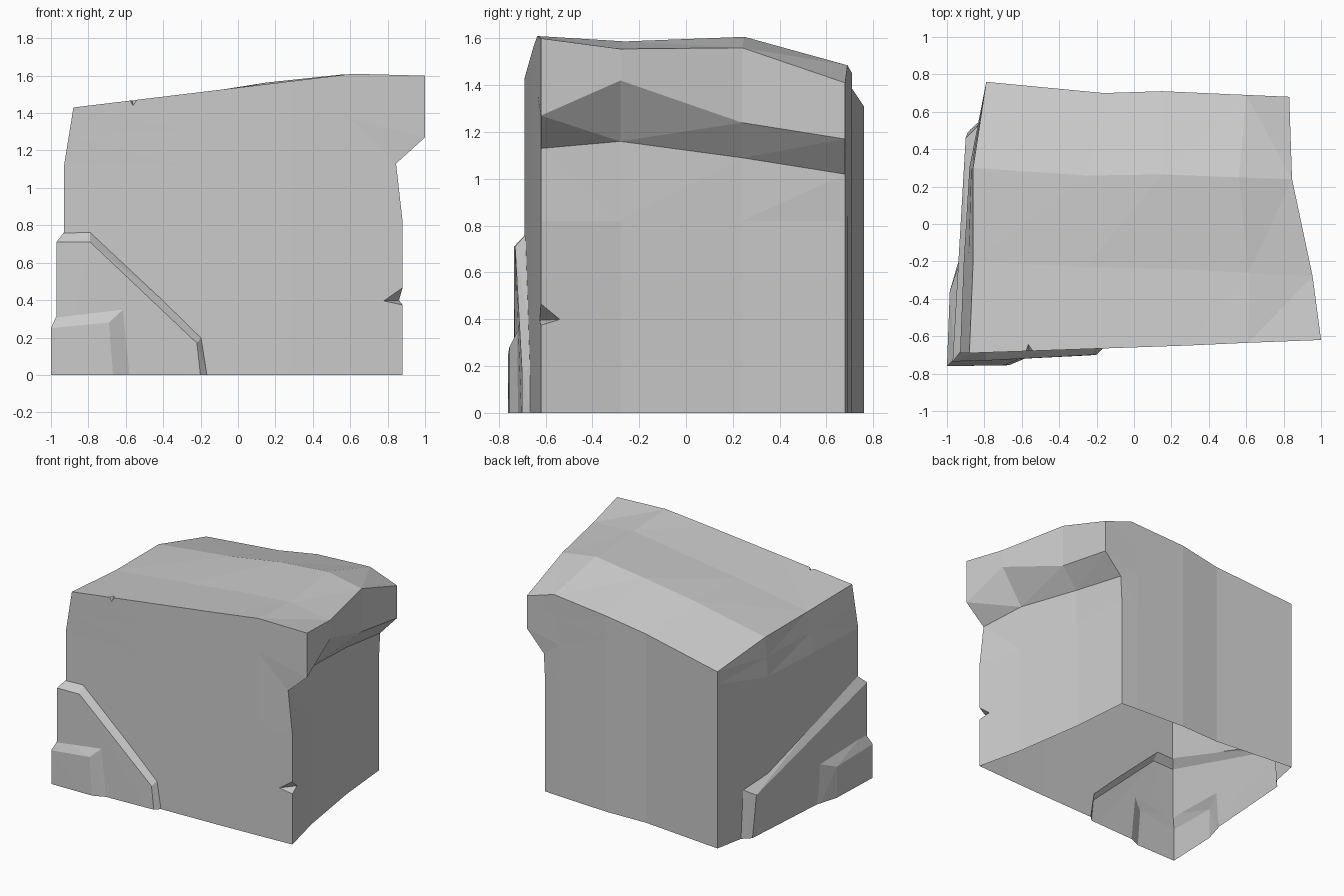
import bpy
import bmesh
from mathutils import Vector

cube = bpy.data.objects.get("Cube")
if cube:
    bpy.data.objects.remove(cube, do_unlink=True)

stone = bpy.data.materials.new("stone grey")
stone.use_nodes = True
stone.diffuse_color = (0.6, 0.6, 0.6, 1)
stone.node_tree.nodes["Principled BSDF"].inputs["Base Color"].default_value = (0.6, 0.6, 0.6, 1)

SINK = -0.1      # solids reach below the ground and are trimmed later
BELLY = 0.82     # height up to which the walls stay upright


def make_object(name, bm):
    bmesh.ops.recalc_face_normals(bm, faces=bm.faces)
    mesh = bpy.data.meshes.new(name)
    bm.to_mesh(mesh)
    bm.free()
    obj = bpy.data.objects.new(name, mesh)
    bpy.context.collection.objects.link(obj)
    return obj


def hull(name, points):
    """Convex chunk of rock around a few corner points."""
    bm = bmesh.new()
    for p in points:
        bm.verts.new(p)
    result = bmesh.ops.convex_hull(bm, input=bm.verts)
    loose = {g for key in ("geom_interior", "geom_unused") for g in result[key]
             if isinstance(g, bmesh.types.BMVert)}
    bmesh.ops.delete(bm, geom=list(loose), context="VERTS")
    return make_object(name, bm)


def plain(x, y, top_x, top_z):
    """Wall column that leans gently towards its top."""
    neck = 1.12
    return [Vector(p) for p in (
        (x, y, SINK), (x, y, BELLY), (x, y, neck),
        ((x + top_x) / 2, y, (neck + top_z) / 2), (top_x, y, top_z))]


def ledge(x, y, neck_x, neck_z, lip_x, lip_z, top_z):
    """Wall column under the overhang."""
    return [Vector(p) for p in (
        (x, y, SINK), (x, y, BELLY), (neck_x, y, neck_z),
        (lip_x, y, lip_z), (lip_x, y, top_z))]


# Wall columns, counter-clockwise from the front right-hand corner of the plan
columns = [
    # front
    plain(-0.93, -0.69, -0.88, 1.43),
    plain(-0.3, -0.67, -0.3, 1.5),
    plain(0.28, -0.65, 0.28, 1.57),
    plain(0.61, -0.635, 0.61, 1.61),
    # overhanging side
    ledge(0.88, -0.62, 0.845, 1.13, 1.0, 1.27, 1.6),
    ledge(0.8, -0.28, 0.79, 1.16, 0.955, 1.42, 1.555),
    ledge(0.72, 0.24, 0.72, 1.09, 0.845, 1.24, 1.56),
    ledge(0.68, 0.68, 0.69, 1.02, 0.83, 1.17, 1.41),
    # back
    plain(0.55, 0.69, 0.6, 1.485),
    plain(0.15, 0.71, 0.15, 1.45),
    plain(-0.16, 0.7, -0.16, 1.4),
    plain(-0.79, 0.76, -0.79, 1.31),
    # plain side
    plain(-0.88, 0.3, -0.86, 1.41),
    plain(-0.91, -0.2, -0.86, 1.41),
]

# Main block: walls, then a patch of facets stretched between the top edges
bm = bmesh.new()
rings = [[bm.verts.new(c[level]) for c in columns] for level in range(5)]
count = len(columns)
for low, high in zip(rings, rings[1:]):
    for k in range(count):
        n = (k + 1) % count
        bm.faces.new((low[k], low[n], high[n], high[k]))
bm.faces.new(rings[0])

rim = rings[-1]
grid = {}
for i in range(5):
    grid[i, 0], grid[i, 3] = rim[i], rim[11 - i]
for j in range(4):
    grid[0, j], grid[4, j] = rim[-j], rim[4 + j]
for i in range(1, 4):
    for j in range(1, 3):
        u, v = i / 4, j / 3
        across = grid[0, j].co.lerp(grid[4, j].co, u)
        along = grid[i, 0].co.lerp(grid[i, 3].co, v)
        corners = grid[0, 0].co.lerp(grid[4, 0].co, u).lerp(
            grid[0, 3].co.lerp(grid[4, 3].co, u), v)
        grid[i, j] = bm.verts.new(across + along - corners)
for i in range(4):
    for j in range(3):
        bm.faces.new((grid[i, j], grid[i + 1, j], grid[i + 1, j + 1], grid[i, j + 1]))
bmesh.ops.triangulate(bm, faces=bm.faces)
block = make_object("stone_block", bm)

# Raised layer wrapping the lower front corner: outer face, then bevel foot
corner_layer = hull("corner_layer", [
    (-0.97, -0.735, 0.71), (-0.97, -0.735, SINK),
    (-0.79, -0.73, 0.71), (-0.22, -0.7, 0.17), (-0.19, -0.7, SINK),
    (-0.9, 0.46, 0.31), (-0.885, 0.5, SINK),
    (-0.91, -0.66, 0.79), (-0.79, -0.66, 0.79),
    (-0.18, -0.64, 0.22), (-0.13, -0.64, SINK),
    (-0.83, 0.53, 0.36), (-0.82, 0.56, SINK),
])

# Thinner second layer on top of it
corner_chip = hull("corner_chip", [
    (-1.0, -0.76, 0.25), (-1.0, -0.76, SINK),
    (-0.69, -0.755, 0.28), (-0.66, -0.755, SINK),
    (-0.985, -0.36, 0.23), (-0.985, -0.36, SINK),
    (-0.96, -0.72, 0.34), (-0.57, -0.7, 0.39), (-0.53, -0.7, SINK),
    (-0.93, -0.2, 0.3), (-0.93, -0.17, SINK),
])

# Small nicks in the top edge and in the upright edge
top_nick = hull("top_nick_cutter", [
    (-0.61, -0.72, 1.5), (-0.49, -0.72, 1.51),
    (-0.555, -0.72, 1.41), (-0.575, -0.57, 1.52),
])
edge_nick = hull("edge_nick_cutter", [
    (0.77, -0.635, 0.395), (0.87, -0.53, 0.4),
    (0.89, -0.63, 0.48), (0.89, -0.63, 0.37), (1.0, -0.75, 0.42),
])

helpers = [(corner_layer, "UNION"), (corner_chip, "UNION"),
           (top_nick, "DIFFERENCE"), (edge_nick, "DIFFERENCE")]
for helper, operation in helpers:
    helper.hide_render = True
    mod = block.modifiers.new(helper.name, "BOOLEAN")
    mod.operation = operation
    mod.solver = "EXACT"
    mod.object = helper

# Bake the cuts and trim the shell open at ground level
bpy.context.view_layer.update()
graph = bpy.context.evaluated_depsgraph_get()
baked = bpy.data.meshes.new_from_object(block.evaluated_get(graph))
block.modifiers.clear()
for helper, _ in helpers:
    bpy.data.objects.remove(helper, do_unlink=True)

bm = bmesh.new()
bm.from_mesh(baked)
bmesh.ops.bisect_plane(bm, geom=bm.verts[:] + bm.edges[:] + bm.faces[:],
                       plane_co=(0, 0, 0), plane_no=(0, 0, 1), clear_inner=True)
for face in bm.faces:
    face.smooth = False
    face.material_index = 0
bm.to_mesh(baked)
bm.free()
baked.materials.clear()
baked.materials.append(stone)
block.data = baked
